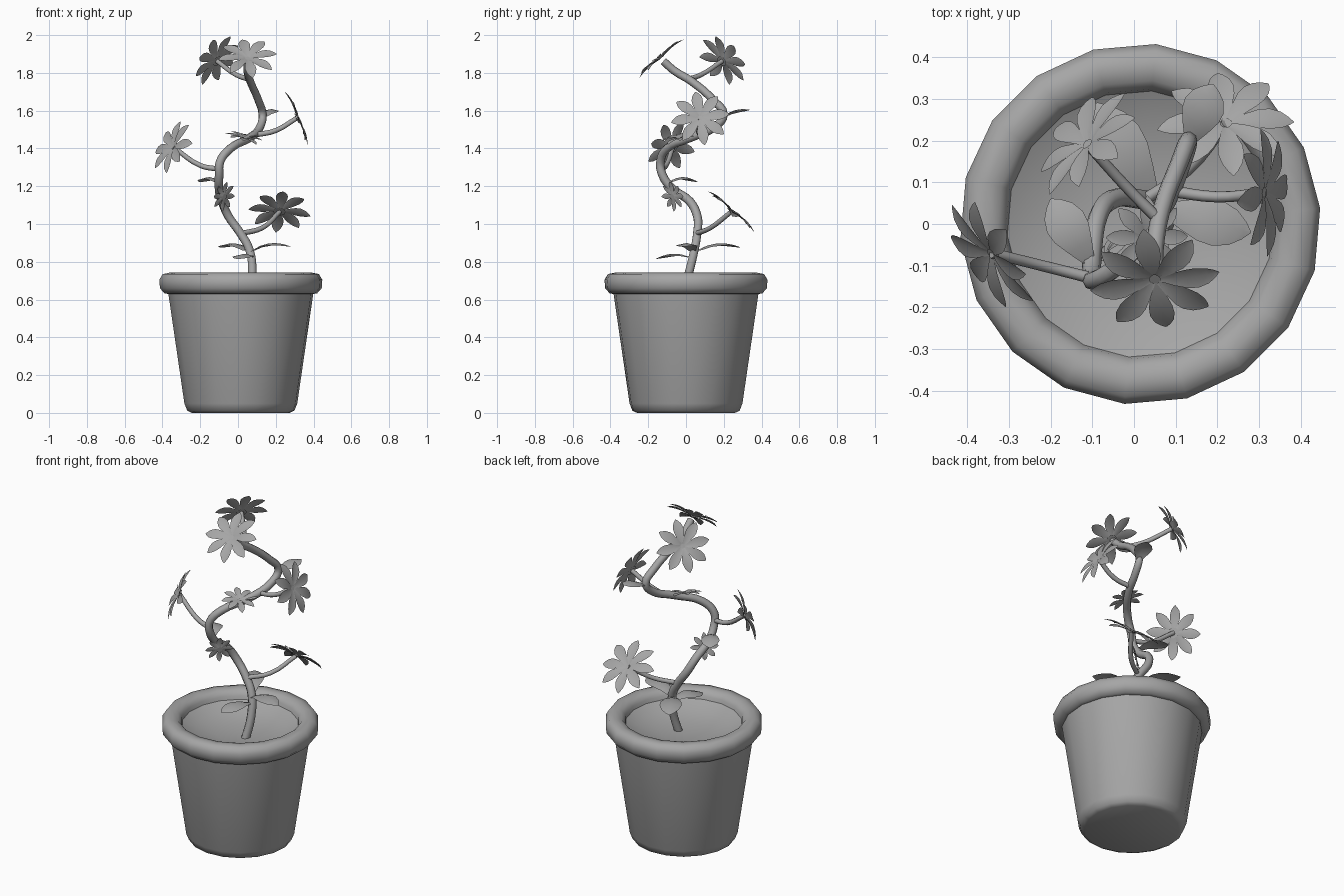
import bpy, bmesh, math, random
from mathutils import Vector, Matrix

if "Cube" in bpy.data.objects:
    bpy.data.objects.remove(bpy.data.objects["Cube"])

random.seed(4)
# dark grey shared by every part
GREY = bpy.data.materials.new("dark_grey")
GREY.diffuse_color = (0.38, 0.38, 0.38, 1)
GREY.use_nodes = True
GREY.node_tree.nodes["Principled BSDF"].inputs["Base Color"].default_value = GREY.diffuse_color


def finish(ob, angle=60):
    ob.data.materials.append(GREY)
    bpy.ops.object.select_all(action='DESELECT')
    ob.select_set(True)
    bpy.context.view_layer.objects.active = ob
    if ob.type == 'CURVE':
        bpy.ops.object.convert(target='MESH')
    bpy.ops.object.shade_smooth_by_angle(angle=math.radians(angle))


def add_object(name, data):
    ob = bpy.data.objects.new(name, data)
    bpy.context.collection.objects.link(ob)
    finish(ob)


def add_mesh(name, bm):
    me = bpy.data.meshes.new(name)
    bm.to_mesh(me)
    bm.free()
    add_object(name, me)


def lathe(name, profile, sides, centre, start):
    bm = bmesh.new()
    rings = []
    for r, z in profile:
        if r == 0:
            rings.append([bm.verts.new((centre[0], centre[1], z))] * sides)
            continue
        rings.append([bm.verts.new((centre[0] + r * math.cos(start + math.tau * i / sides),
                                    centre[1] + r * math.sin(start + math.tau * i / sides), z))
                      for i in range(sides)])
    for a, b in zip(rings, rings[1:]):
        for i in range(sides):
            j = (i + 1) % sides
            bm.faces.new(list(dict.fromkeys((a[i], a[j], b[j], b[i]))))
    add_mesh(name, bm)


def tube(name, pts, radius, taper=1.0):
    cu = bpy.data.curves.new(name, 'CURVE')
    cu.dimensions = '3D'
    cu.bevel_depth = radius
    cu.bevel_resolution = 2
    cu.resolution_u = 4
    cu.use_fill_caps = True
    sp = cu.splines.new('BEZIER')
    sp.bezier_points.add(len(pts) - 1)
    for i, (bp, p) in enumerate(zip(sp.bezier_points, pts)):
        bp.co = p
        bp.handle_left_type = bp.handle_right_type = 'AUTO'
        bp.radius = 1 + (taper - 1) * i / (len(pts) - 1)
    add_object(name, cu)


# blade outline: (fraction of length, fraction of half width)
BLADE = [(0.08, 0.3), (0.3, 0.66), (0.5, 0.95), (0.66, 1.0), (0.82, 0.78), (0.93, 0.4), (1, 0.04)]


def blade(bm, mat, length, width, arch, fold):
    rows = []
    for t, w in BLADE:
        h = arch * 4 * t * (1 - t)
        rows.append([bm.verts.new(mat @ Vector((t * length, s * w * width / 2, h + fold * abs(s) * w)))
                     for s in (-1, 0, 1)])
    for a, b in zip(rows, rows[1:]):
        for k in (0, 1):
            bm.faces.new((a[k], b[k], b[k + 1], a[k + 1]))


def flower(name, centre, normal, r, spin=0.0):
    bm = bmesh.new()
    base = Matrix.Translation(centre) @ Vector(normal).to_track_quat('Z', 'Y').to_matrix().to_4x4()
    for i in range(8):
        # each petal tilts a little differently
        tilt = Matrix.Rotation(random.uniform(-0.1, 0.06), 4, 'Y')
        blade(bm, base @ Matrix.Rotation(spin + i * math.tau / 8, 4, 'Z') @ tilt,
              r, r * 0.38, r * 0.06, r * 0.04)
    bmesh.ops.create_circle(bm, cap_ends=True, segments=8, radius=r * 0.2, matrix=base)
    add_mesh(name, bm)


def leaf(name, base, tip, width, arch):
    bm = bmesh.new()
    b, d = Vector(base), Vector(tip) - Vector(base)
    x = d.normalized()
    y = Vector((0, 0, 1)).cross(x).normalized()
    m = Matrix((x, y, x.cross(y))).transposed().to_4x4()
    blade(bm, Matrix.Translation(b) @ m, d.length, width, arch, -0.012)
    add_mesh(name, bm)


# pot with rolled rim and dished soil
CENTRE, START = (0.015, 0), math.radians(5)
lathe("pot", [(0, 0), (0.26, 0), (0.285, 0.012), (0.3, 0.05), (0.385, 0.63), (0.405, 0.632),
              (0.43, 0.66), (0.433, 0.705), (0.415, 0.735), (0.38, 0.742), (0.345, 0.735),
              (0.325, 0.71), (0.316, 0.67)], 18, CENTRE, START)
lathe("soil", [(0.32, 0.69), (0.25, 0.655), (0.13, 0.633), (0, 0.625)], 18, CENTRE, START)

# winding main stem
tube("stem", [(.06, -.02, .61), (.076, .015, .74), (.06, .045, .865), (.01, .06, .955), (-.05, .06, 1.04),
              (-.085, .02, 1.12), (-.1, -.07, 1.185), (-.1, -.125, 1.26), (-.095, -.135, 1.33),
              (-.04, -.1, 1.40), (.06, .02, 1.455), (.12, .16, 1.52), (.13, .2, 1.58),
              (.11, .15, 1.65), (.065, .03, 1.755), (.05, -.06, 1.81), (.05, -.12, 1.862)], 0.024, 0.88)

# large flowers with their stalks: centre, facing, radius, stalk start and middle
FLOWERS = [
    ("top_front", (.05, -.13, 1.875), (0, -.62, .78), .157, None),
    ("top_back", (-.11, .19, 1.862), (-.62, .6, .5), .152, [(.06, .01, 1.765), (-.01, .08, 1.79)]),
    ("right", (.31, .075, 1.56), (.92, -.05, .38), .155, [(.08, .08, 1.47), (.2, .065, 1.495)]),
    ("left", (-.34, -.07, 1.405), (-.75, -.52, .4), .152, [(-.1, -.13, 1.29), (-.2, -.105, 1.31)]),
    ("low_back", (.22, .24, 1.065), (.05, .64, .76), .165, [(.02, .055, .95), (.13, .13, .98)]),
]
for name, c, n, r, stalk in FLOWERS:
    flower(name + "_flower", c, n, r, math.radians(10))
    if stalk:
        tube(name + "_stalk", stalk + [c], 0.014, 0.9)

# small blossoms sitting on the stem
flower("small_flower_low", (-.07, -.075, 1.145), (-.64, .64, .2), .08)
flower("small_flower_mid", (.03, -.03, 1.455), (.2, -.2, .95), .1)

# leaves
leaf("leaf_back", (.055, .045, .85), (-.09, .29, .875), .12, .035)
leaf("leaf_right", (.055, .04, .845), (.28, -.02, .88), .11, .035)
leaf("leaf_front", (.07, .03, .82), (0, -.16, .815), .11, .025)
leaf("leaf_middle", (-.1, -.1, 1.215), (-.2, .06, 1.222), .1, .03)
leaf("leaf_upper", (.13, .19, 1.56), (.19, .335, 1.605), .1, .02)
